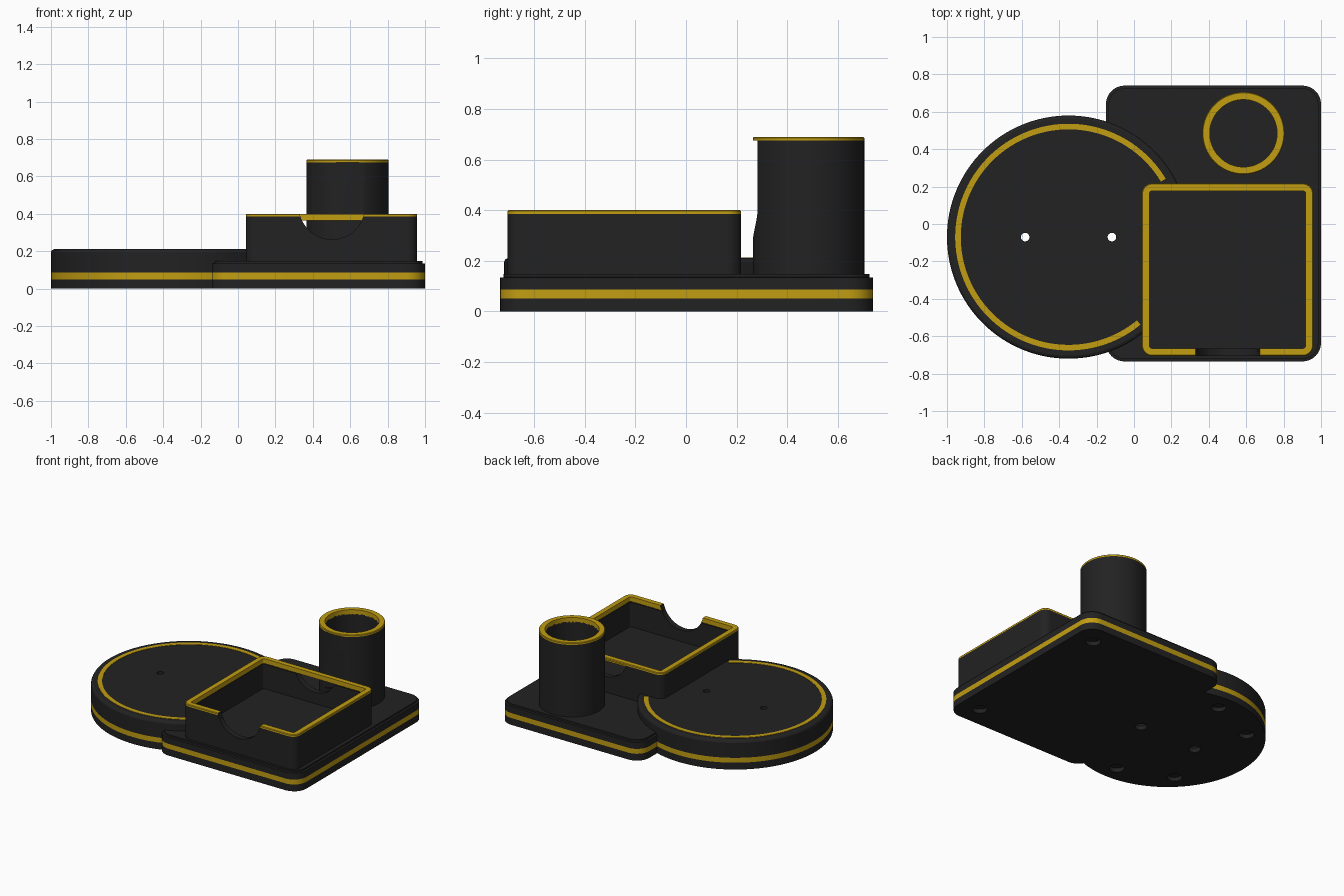
import bpy, bmesh, math

if "Cube" in bpy.data.objects:
    bpy.data.objects.remove(bpy.data.objects["Cube"])


def make_mat(name, rgb):
    m = bpy.data.materials.new(name)
    m.diffuse_color = (*rgb, 1)
    m.use_nodes = True
    m.node_tree.nodes["Principled BSDF"].inputs["Base Color"].default_value = m.diffuse_color
    return m


MATS = [make_mat("charcoal", (0.016, 0.016, 0.016)),
        make_mat("gold", (0.54, 0.34, 0.006))]


def circle(cx, cy, r, n=96):
    """Outline function: offset -> list of (x, y)."""
    def pts(o):
        return [(cx + (r + o) * math.cos(2 * math.pi * i / n),
                 cy + (r + o) * math.sin(2 * math.pi * i / n)) for i in range(n)]
    return pts


def rounded(x0, x1, y0, y1, r, n=8):
    def pts(o):
        rad = max(r + o, 0.012)
        a, b, c, d = x0 - o + rad, x1 + o - rad, y0 - o + rad, y1 + o - rad
        out = []
        for k, (cx, cy) in enumerate([(b, d), (a, d), (a, c), (b, c)]):
            for i in range(n + 1):
                t = math.pi / 2 * (k + i / n)
                out.append((cx + rad * math.cos(t), cy + rad * math.sin(t)))
        return out
    return pts


def skin(name, rings, closed=False, gold=()):
    """Join rings of points; cap the ends, or close the loop for a rim."""
    bm = bmesh.new()
    vs = [[bm.verts.new(p) for p in ring] for ring in rings]
    n, m = len(vs[0]), len(vs)
    for k in range(m if closed else m - 1):
        a, b = vs[k], vs[(k + 1) % m]
        for i in range(n):
            j = (i + 1) % n
            f = bm.faces.new((a[i], a[j], b[j], b[i]))
            f.material_index = 1 if (gold == "all" or k in gold) else 0
    if not closed:
        bm.faces.new(vs[0][::-1])
        bm.faces.new(vs[-1])
    bmesh.ops.recalc_face_normals(bm, faces=bm.faces)
    me = bpy.data.meshes.new(name)
    bm.to_mesh(me)
    bm.free()
    ob = bpy.data.objects.new(name, me)
    bpy.context.collection.objects.link(ob)
    for mat in MATS:
        me.materials.append(mat)
    return ob


def loft(name, outline, steps, **kw):
    """steps: (offset, z) pairs."""
    return skin(name, [[(x, y, z) for x, y in outline(o)] for o, z in steps], **kw)


def boolean(target, tool, op):
    bpy.context.view_layer.objects.active = target
    mod = target.modifiers.new("bool", 'BOOLEAN')
    mod.operation, mod.object, mod.solver = op, tool, 'EXACT'
    bpy.ops.object.modifier_apply(modifier=mod.name)
    bpy.data.objects.remove(tool)


def notch(y0, y1):
    """Finger notch cutter: round bottom, straight sides."""
    prof = [(0.502 + 0.177 * math.cos(t), 0.44 + 0.177 * math.sin(t))
            for t in [math.pi + math.pi * i / 32 for i in range(33)]]
    prof += [(0.679, 0.69), (0.325, 0.69)]
    return skin("notch_cutter", [[(x, y, z) for x, z in prof] for y in (y0, y1)])


# Outlines
disc = circle(-0.35, -0.07, 0.65, 128)
plate = rounded(-0.15, 1.0, -0.735, 0.74, 0.1)
box = rounded(0.042, 0.958, -0.705, 0.217, 0.055)
tube = circle(0.585, 0.485, 0.22)

# Dark body with gold band
body = loft("body", plate, [(0, 0), (0, 0.05), (0, 0.086), (0, 0.133),
                            (-0.014, 0.135), (-0.014, 0.147)], gold=(1,))
boolean(body, loft("disc", disc, [(0, 0), (0, 0.05), (0, 0.086), (0, 0.195),
                                  (-0.006, 0.206), (-0.016, 0.211)], gold=(1,)), 'UNION')
boolean(body, loft("box", box, [(0, 0.1), (0, 0.385)]), 'UNION')
boolean(body, loft("tube", tube, [(0, 0.1), (0, 0.675)]), 'UNION')

# Pockets with a stepped seat for the rims
for outline, floor, seat in ((box, 0.18, 0.36), (tube, 0.16, 0.66)):
    boolean(body, loft("pocket", outline, [(-0.04, floor), (-0.04, seat),
                                           (-0.02, seat), (-0.02, 0.8)]), 'DIFFERENCE')
boolean(body, notch(-0.8, 0.282), 'DIFFERENCE')

# Two through holes, countersunk from below
for x in (-0.582, -0.118):
    boolean(body, loft("hole", circle(x, -0.07, 0.023, 24),
                       [(0.017, -0.02), (0.017, 0.03), (0, 0.05), (0, 0.3)]), 'DIFFERENCE')

# Round sockets in the underside
spots = [(0.85, 0.59), (0.85, -0.58)]
spots += [(-0.35 + 0.525 * math.cos(math.radians(a)),
           -0.07 + 0.525 * math.sin(math.radians(a))) for a in (90, 135, 225, 270)]
for x, y in spots:
    boolean(body, loft("socket", circle(x, y, 0.05, 32), [(0, -0.02), (0, 0.03)]), 'DIFFERENCE')

# Gold rims of box and tube, each with an inner lip
rims = []
for name, outline, z in (("box_rim", box, 0.385), ("tube_rim", tube, 0.675)):
    top = z + 0.015
    rims.append(loft(name, outline, [(0, z), (0, top - 0.004), (-0.004, top), (-0.04, top),
                                     (-0.04, z - 0.02), (-0.02, z - 0.02), (-0.02, z)],
                     closed=True, gold="all"))
boolean(rims[0], notch(-0.8, -0.5), 'DIFFERENCE')

# Gold arc inlay on the disc
arc = []
for i in range(97):
    t = math.radians(31 + (309.4 - 31) * i / 96)
    arc.append([(-0.35 + r * math.cos(t), -0.07 + r * math.sin(t), z)
                for r, z in ((0.576, 0.207), (0.606, 0.207), (0.606, 0.213), (0.576, 0.213))])
inlay = skin("disc_inlay", arc, gold="all")
for f in inlay.data.polygons:
    f.material_index = 1

# Smooth the curved walls, keep edges sharp
for ob in [body, inlay] + rims:
    bpy.ops.object.select_all(action='DESELECT')
    ob.select_set(True)
    bpy.context.view_layer.objects.active = ob
    bpy.ops.object.shade_smooth_by_angle(angle=math.radians(25))
